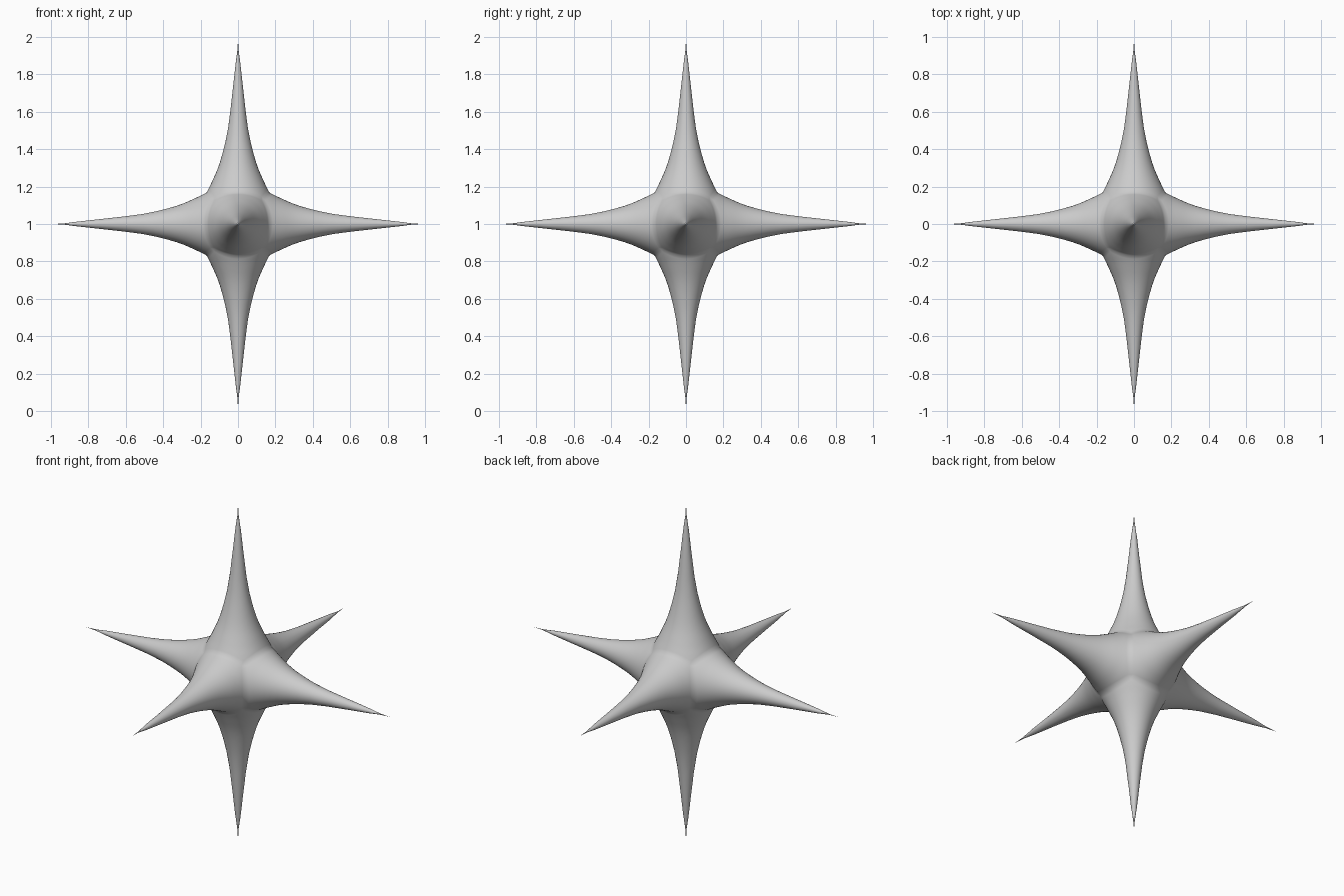
import bpy, bmesh
from math import sqrt
from mathutils import Vector

if "Cube" in bpy.data.objects:
    bpy.data.objects.remove(bpy.data.objects["Cube"])

# Spike profile: (distance along the spike, half width), tip to the valley between spikes
PROFILE = [(0.99, 0.0), (0.85, 0.014), (0.7, 0.030), (0.53, 0.050), (0.4, 0.077),
           (0.3, 0.107), (0.22, 0.142), (0.168, 0.168)]
KNOTS = [(sqrt(w / t), sqrt(w * w + t * t)) for t, w in PROFILE] + [(1.2, 0.226)]
N = 14


def slope(i):
    a, b = KNOTS[max(i - 1, 0)], KNOTS[min(i + 1, len(KNOTS) - 1)]
    return (b[1] - a[1]) / (b[0] - a[0])


def radius(s):
    # smooth curve through the profile points
    i = 0
    while i < len(KNOTS) - 2 and s > KNOTS[i + 1][0]:
        i += 1
    (x0, y0), (x1, y1) = KNOTS[i], KNOTS[i + 1]
    h = x1 - x0
    t = (s - x0) / h
    return ((2*t**3 - 3*t*t + 1) * y0 + (t**3 - 2*t*t + t) * h * slope(i)
            + (3*t*t - 2*t**3) * y1 + (t**3 - t*t) * h * slope(i + 1))


def point(axis, sign, u, v):
    # grid point pulled towards the spike axis, then pushed out to the profile
    k = max(abs(u), abs(v)) ** 1.2
    u, v = u * k, v * k
    d = Vector((0, 0, 0))
    d[axis], d[(axis + 1) % 3], d[(axis + 2) % 3] = sign, u, v
    return d.normalized() * radius(sqrt(sqrt(u * u + v * v))) + Vector((0, 0, 1))


# Six-spiked star: one grid patch per spike, welded together
bm = bmesh.new()
for axis in range(3):
    for sign in (-1, 1):
        g = [[bm.verts.new(point(axis, sign, i / N, j / N))
              for j in range(-N, N + 1)] for i in range(-N, N + 1)]
        for i in range(2 * N):
            for j in range(2 * N):
                bm.faces.new((g[i][j], g[i + 1][j], g[i + 1][j + 1], g[i][j + 1]))
bmesh.ops.remove_doubles(bm, verts=bm.verts, dist=0.0002)
bmesh.ops.recalc_face_normals(bm, faces=bm.faces)
for f in bm.faces:
    f.smooth = True
mesh = bpy.data.meshes.new("spiked_star")
bm.to_mesh(mesh)
bm.free()
star = bpy.data.objects.new("spiked_star", mesh)
bpy.context.collection.objects.link(star)
